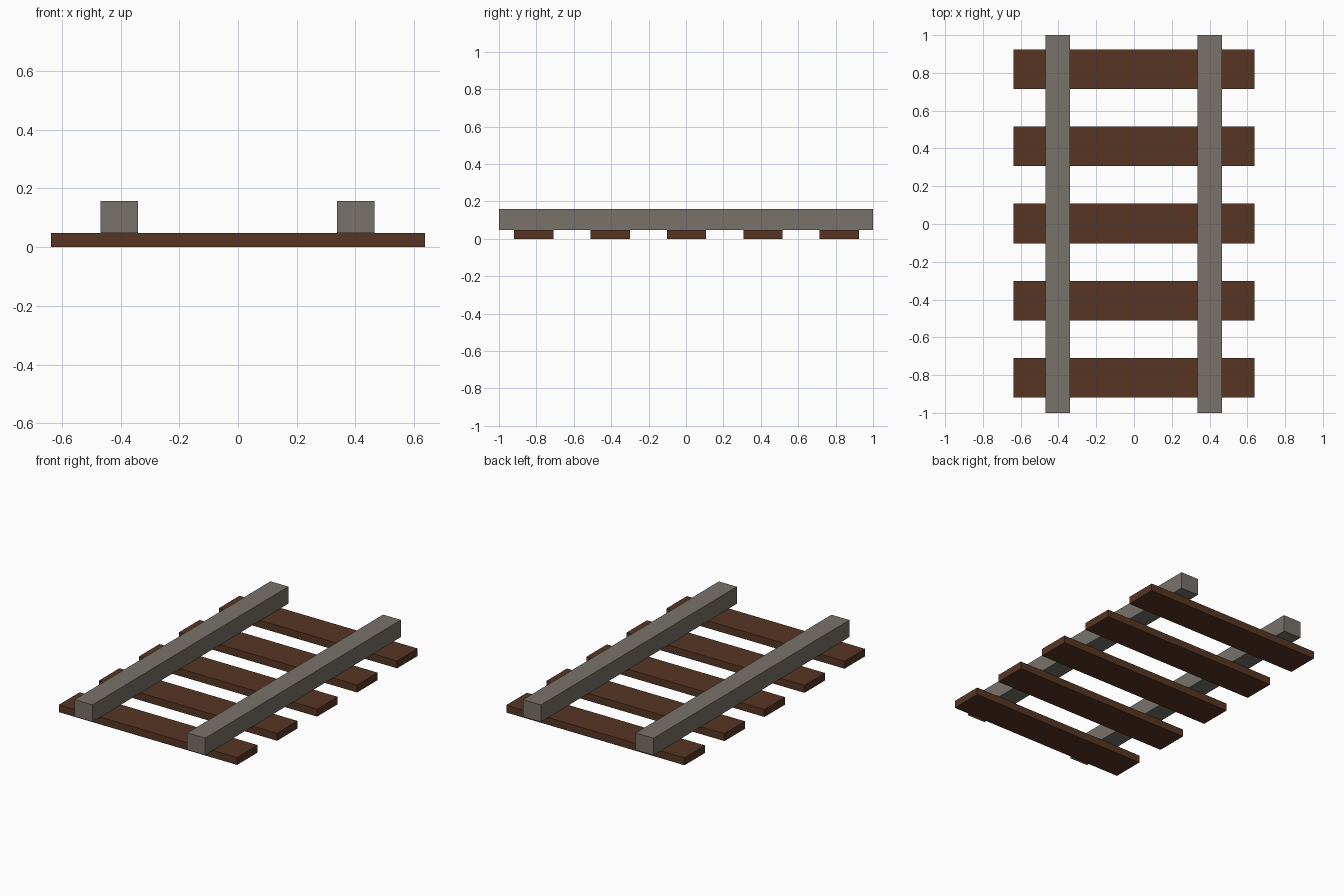
import bpy

if "Cube" in bpy.data.objects:
    bpy.data.objects.remove(bpy.data.objects["Cube"])


def material(name, color):
    mat = bpy.data.materials.new(name)
    mat.diffuse_color = (*color, 1.0)
    mat.use_nodes = True
    mat.node_tree.nodes["Principled BSDF"].inputs["Base Color"].default_value = mat.diffuse_color
    return mat


def box(name, center, size, mat):
    bpy.ops.mesh.primitive_cube_add(size=1, location=center)
    obj = bpy.context.object
    obj.name = name
    obj.scale = size
    bpy.ops.object.transform_apply(location=False, rotation=False, scale=True)
    obj.data.materials.append(mat)
    return obj


wood = material("dark_wood", (0.095, 0.037, 0.018))
steel = material("rail_steel", (0.19, 0.168, 0.144))

SLEEPER_H = 0.048
RAIL_TOP = 0.158

# Five evenly spaced wooden sleepers
for i in range(5):
    y = 0.003 + (i - 2) * 0.4085
    box(f"sleeper_{i + 1}", (0, y, SLEEPER_H / 2), (1.274, 0.21, SLEEPER_H), wood)

# Two square rails resting on the sleepers
rail_h = RAIL_TOP - SLEEPER_H
for side, x in (("left", -0.404), ("right", 0.401)):
    box(f"{side}_rail", (x, 0, SLEEPER_H + rail_h / 2), (0.128, 2.0, rail_h), steel)
